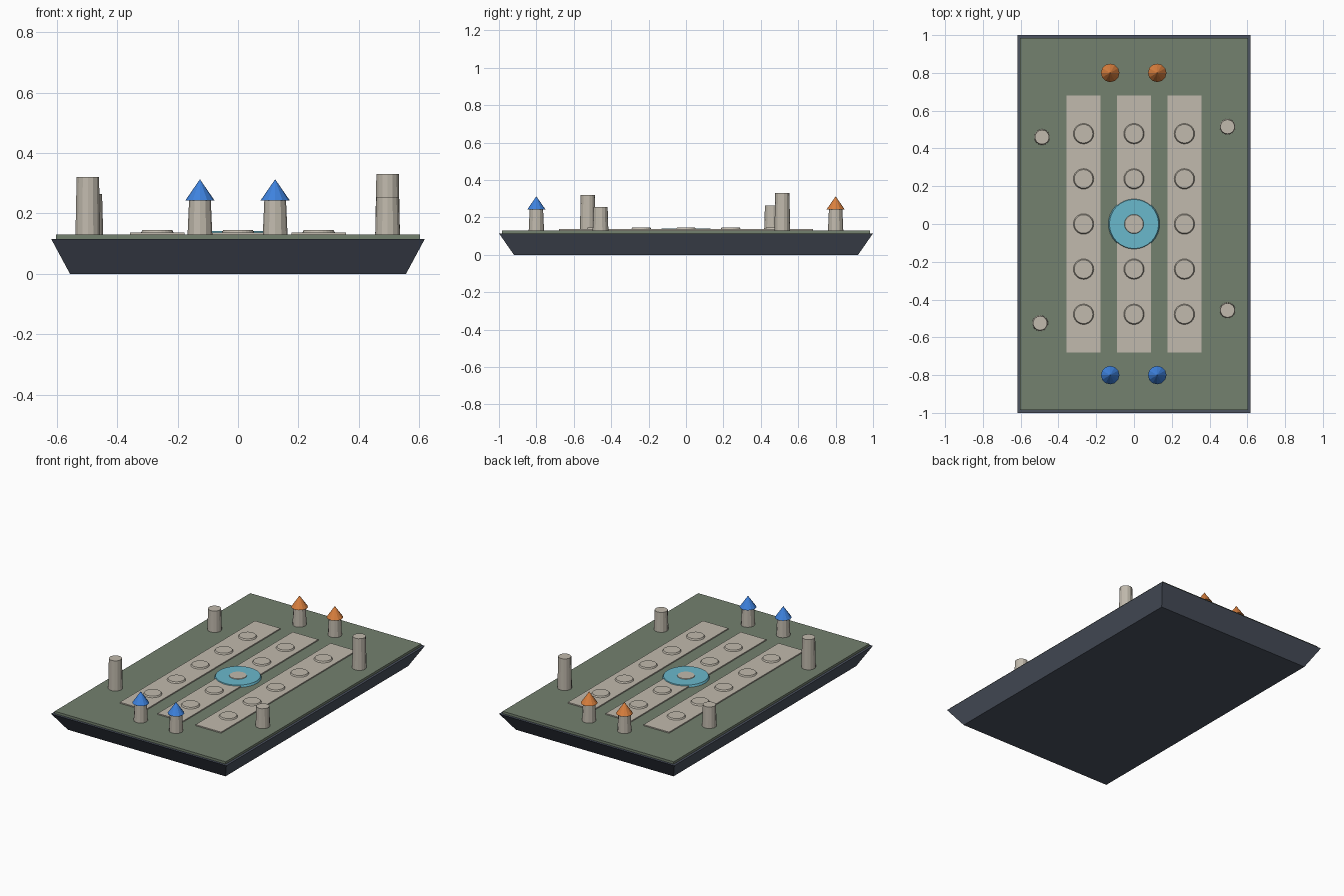
import bpy, bmesh

cube = bpy.data.objects.get("Cube")
if cube:
    bpy.data.objects.remove(cube, do_unlink=True)


def material(name, srgb):
    col = [(c / 255 / 12.92 if c < 11 else ((c / 255 + 0.055) / 1.055) ** 2.4) for c in srgb] + [1]
    m = bpy.data.materials.new(name)
    m.use_nodes = True
    m.diffuse_color = col
    node = next(n for n in m.node_tree.nodes if n.type == 'BSDF_PRINCIPLED')
    node.inputs["Base Color"].default_value = col
    return m


slate = material("slate", (76, 83, 96))
green = material("moss green", (116, 129, 111))
stone = material("pale stone", (193, 186, 173))
water = material("water teal", (106, 184, 204))
blue = material("blue roof", (62, 130, 222))
orange = material("orange roof", (218, 128, 62))


def finish(bm, name, mat):
    mesh = bpy.data.meshes.new(name)
    bm.normal_update()
    bm.to_mesh(mesh)
    bm.free()
    mesh.materials.append(mat)
    ob = bpy.data.objects.new(name, mesh)
    bpy.context.scene.collection.objects.link(ob)
    return ob


def slab(name, mat, x, half_x, half_y, z0, z1, flare=(0, 0)):
    """Box whose bottom is narrower than its top by flare on each side."""
    bm = bmesh.new()
    bmesh.ops.create_cube(bm, size=2)
    for v in bm.verts:
        low = v.co.z < 0
        v.co.x = x + v.co.x * (half_x - flare[0] * low)
        v.co.y *= half_y - flare[1] * low
        v.co.z = z0 if low else z1
    return finish(bm, name, mat)


def drum(name, mat, x, y, z0, z1, r0, r1, sides):
    """Tapered cylinder, or a cone when r1 is zero."""
    bm = bmesh.new()
    bmesh.ops.create_cone(bm, cap_ends=True, segments=sides,
                          radius1=r0, radius2=r1, depth=z1 - z0)
    bmesh.ops.translate(bm, verts=bm.verts, vec=(x, y, (z0 + z1) / 2))
    return finish(bm, name, mat)


DECK = 0.13

# Flared base and ground deck
slab("base", slate, 0, 0.618, 1.0, 0, 0.115, (0.062, 0.08))
slab("deck", green, 0, 0.603, 0.985, 0.115, DECK)

# Three paved lanes, each with a row of round pads
for lane, x in zip(("left", "middle", "right"), (0.267, 0, -0.267)):
    slab(f"{lane}_lane", stone, x, 0.09, 0.68, DECK, 0.137)
    for i in range(-2, 3):
        drum(f"{lane}_pad_{i + 3}", stone, x, i * 0.239, 0.137, 0.145, 0.054, 0.049, 24)

# Central pool
drum("pool", water, 0, 0, DECK, 0.142, 0.136, 0.13, 32)

# Paired towers with pointed roofs at each end
for end, y, roof in (("front", -0.8, blue), ("back", 0.8, orange)):
    for side, x in (("left", 0.123), ("right", -0.126)):
        drum(f"{end}_{side}_tower", stone, x, y, DECK, 0.242, 0.041, 0.036, 12)
        drum(f"{end}_{side}_roof", roof, x, y, 0.242, 0.313, 0.049, 0, 12)

# Uneven corner pillars
for name, x, y, top in (("front_left", 0.495, -0.457, 0.255), ("back_left", 0.495, 0.515, 0.33),
                        ("front_right", -0.497, -0.525, 0.321), ("back_right", -0.487, 0.46, 0.265)):
    drum(f"{name}_pillar", stone, x, y, DECK, top, 0.042, 0.038, 14)
